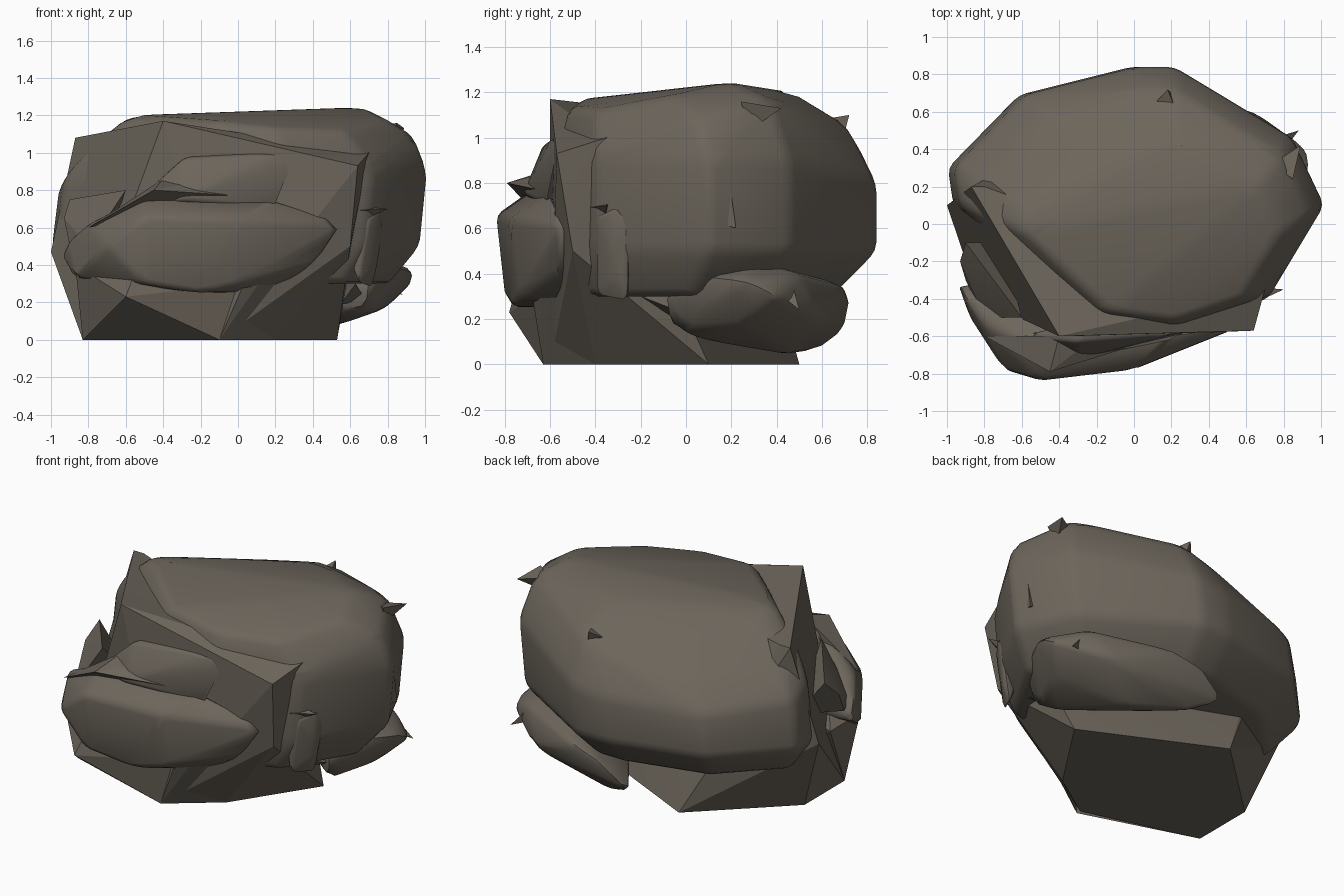
import bpy, bmesh, math
from mathutils import Vector

cube = bpy.data.objects.get("Cube")
if cube:
    bpy.data.objects.remove(cube, do_unlink=True)

stone = bpy.data.materials.new("brown_grey_stone")
stone.use_nodes = True
stone.diffuse_color = (.15, .13, .105, 1)
shader = stone.node_tree.nodes["Principled BSDF"]
shader.inputs["Base Color"].default_value = stone.diffuse_color


def rock(name, points, rounding=0, angle=12):
    """Convex stone wrapped around its corner points, with worn edges."""
    bm = bmesh.new()
    for point in points:
        bm.verts.new(point)
    bmesh.ops.convex_hull(bm, input=bm.verts[:])
    buried = [vert for vert in bm.verts if not vert.link_faces]
    bmesh.ops.delete(bm, geom=buried, context="VERTS")
    bmesh.ops.dissolve_limit(bm, angle_limit=math.radians(4),
                             verts=bm.verts[:], edges=bm.edges[:])
    if rounding:
        bmesh.ops.bevel(bm, geom=bm.edges[:], offset=rounding, segments=2,
                        profile=.5, affect="EDGES", clamp_overlap=True)
    bmesh.ops.recalc_face_normals(bm, faces=bm.faces[:])
    mesh = bpy.data.meshes.new(name)
    bm.to_mesh(mesh)
    bm.free()
    mesh.materials.append(stone)
    stone_object = bpy.data.objects.new(name, mesh)
    bpy.context.collection.objects.link(stone_object)
    bpy.ops.object.select_all(action="DESELECT")
    stone_object.select_set(True)
    bpy.context.view_layer.objects.active = stone_object
    bpy.ops.object.shade_smooth_by_angle(angle=math.radians(angle))


def chip(name, tip, root, size):
    """Sharp three-sided flake whose foot is sunk into the stone around root."""
    tip, root = Vector(tip), Vector(root)
    axis = (tip - root).normalized()
    side = axis.orthogonal().normalized()
    across = axis.cross(side)
    foot = [root + size * (side * math.cos(turn) + across * math.sin(turn))
            for turn in (math.tau * corner / 3 for corner in range(3))]
    rock(name, [tip] + foot)


# main boulder: one outline repeated at several heights around a pivot,
# leaning left, with a twisted cap that falls away at the rear right
outline = [(1, .1), (.83, .46), (.2, .84), (0, .84), (-.6, .69),
           (-.98, .3), (-.95, .1), (-.3, -.5), (.2, -.57), (.7, -.4)]
levels = [(.3, .84, 0, 0), (.5, 1, 0, 0), (.9, 1, .2, 0), (1.07, .9, .3, 1), (1.2, .7, .4, 1)]
pivot = Vector((.1, -.4))
boulder = []
for height, scale, fall, twist in levels:
    for corner in outline:
        x, y = pivot.lerp(Vector(corner), scale)
        drop = fall * max(0, y - x * .4 - .25)
        lift = twist * y * (.1 + x * .2)
        boulder.append((x + (height - .7) * .1, y, height + lift - drop))
rock("main_boulder", boulder, .04, 40)

# angular block behind the front and beneath the boulder
rock("angular_block", [
    (-1, .1, .47), (-.87, .2, 1.08), (-.8, .2, 1.08), (-.4, -.6, 1.17), (-.3, -.45, 1.14),
    (.64, -.57, .93), (.7, -.35, 1), (.6, -.5, .5), (-.83, -.4, 0), (-.83, 0, 0),
    (-.3, .5, 0), (.53, .1, 0), (.2, -.4, 0), (-.1, -.6, 0)])

# wedge jutting out under the front
rock("front_wedge", [
    (-.6, -.78, .23), (-.1, -.63, 0), (-.83, -.4, 0), (-.87, -.5, .4), (-.87, -.2, .4),
    (0, -.65, .3), (-.5, -.7, .5), (-.5, -.5, 0)])

# worn slab across the front
rock("front_slab", [
    (-.95, -.3, .45), (-.88, -.5, .32), (-.9, -.4, .55), (-.8, -.55, .62), (-.5, -.67, .78),
    (.2, -.6, .75), (.6, -.54, .62), (-.5, -.84, .66), (0, -.78, .64), (-.7, -.78, .5),
    (-.5, -.8, .3), (-.2, -.77, .25), (0, -.74, .3), (.4, -.57, .4), (.2, -.5, .25),
    (-.2, -.5, .3)], .03, 40)

# rounded shoulder above the slab
rock("front_shoulder", [
    (-.6, -.6, .7), (-.3, -.63, .97), (.2, -.59, 1), (.3, -.57, .95),
    (.2, -.62, .7), (-.3, -.72, .75), (-.2, -.5, 1), (-.2, -.5, .7)], .02, 40)

# thin flake lying on the slab
rock("slab_flake", [
    (-.8, -.6, .6), (-.45, -.79, .8), (-.4, -.6, .86), (-.2, -.6, .85), (0, -.65, .77),
    (-.4, -.65, .7)])

# fin on the right corner of the block
rock("corner_fin", [
    (-.9, -.1, .75), (-.93, -.2, .65), (-.9, -.3, .5), (-.8, -.5, .5), (-.6, -.5, .8),
    (-.7, -.1, .5)])

# buttress rising from the foot of the block to the slab
rock("front_buttress", [
    (-.1, -.63, 0), (.12, -.71, .5), (.28, -.65, .54), (0, -.65, .3), (.2, -.4, 0),
    (.1, -.45, .4)])

# worn post beside the left corner
rock("side_post", [
    (.64, -.4, .3), (.72, -.25, .27), (.74, -.3, .4), (.78, -.25, .6), (.77, -.3, .7),
    (.7, -.4, .65), (.5, -.3, .7)], .02, 40)

# long low stone wrapping the rear left corner
rock("rear_low_stone", [
    (.7, -.1, .3), (.68, -.07, .15), (.8, 0, .4), (.95, .27, .37), (.93, .4, .3),
    (.8, .25, .17), (.6, .1, .1), (.7, .3, .46), (.75, .5, .4), (.65, .6, .2),
    (.3, .7, .35), (.1, .73, .3), (-.1, .7, .15), (.1, .58, .06), (.4, .45, .04),
    (.1, .4, .2)], .03, 40)

# sharp chips scattered over the sides
chip("corner_chip", (.8, -.35, .7), (.65, -.37, .68), .05)
chip("waist_chip", (.96, .19, .82), (.9, .16, .63), .09)
chip("upper_chip", (.89, .42, 1.13), (.8, .28, 1.11), .08)
chip("back_chip", (.18, .72, 1.1), (.18, .65, 1.04), .07)
chip("low_chip", (.88, .5, .24), (.75, .42, .34), .06)
chip("foot_chip", (.63, -.2, .3), (.6, 0, .24), .08)
